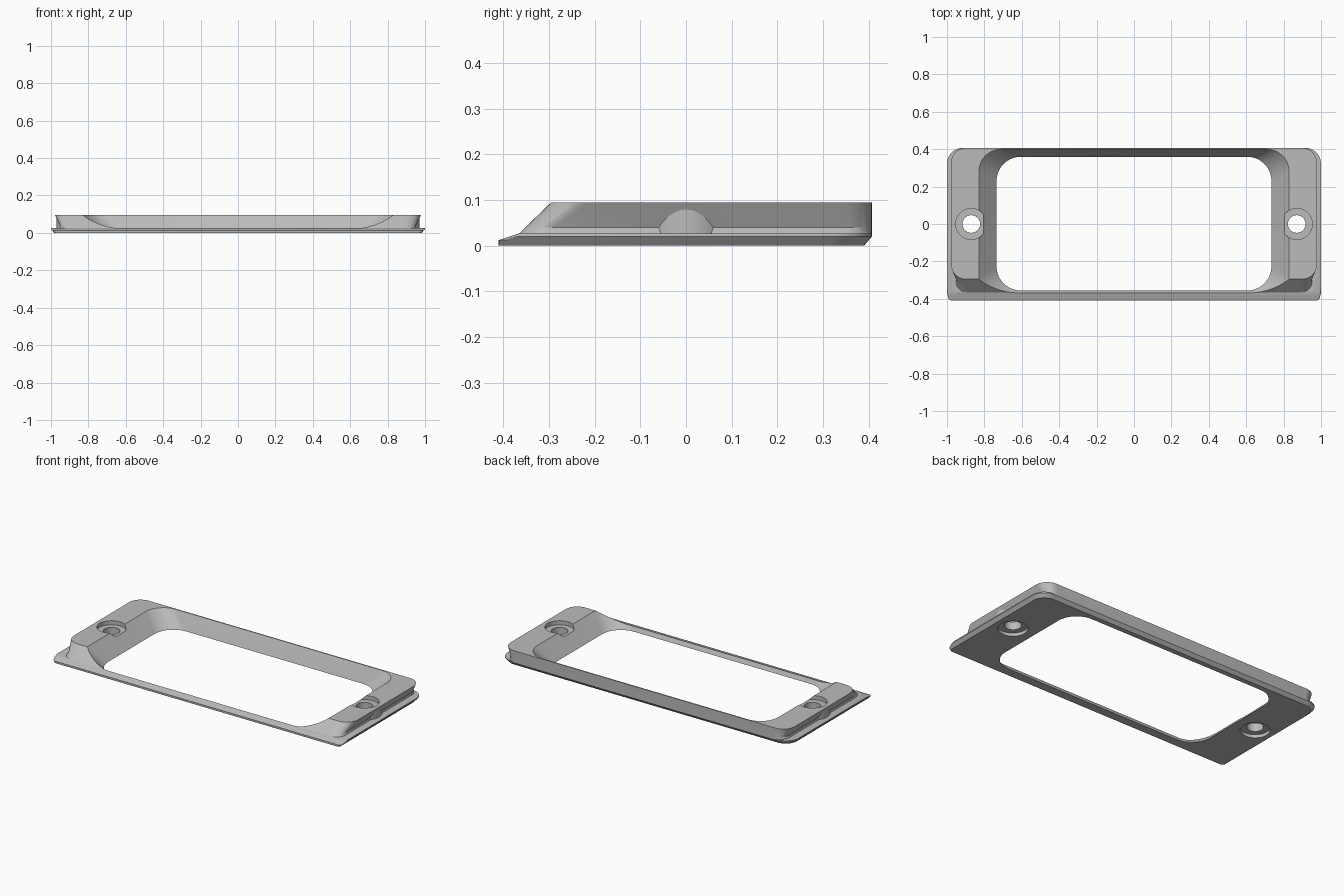
import bpy, bmesh, math

cube = bpy.data.objects.get("Cube")
if cube:
    bpy.data.objects.remove(cube, do_unlink=True)

grey = bpy.data.materials.new("plain grey")
grey.use_nodes = True
colour = (0.5, 0.5, 0.5, 1)
grey.diffuse_color = colour
grey.node_tree.nodes["Principled BSDF"].inputs["Base Color"].default_value = colour


def rounded_rect(x, front, back, r_front, r_back, steps=10):
    """Anticlockwise outline, mirrored in x, with its own front and back radii."""
    corners = [(x, back, r_back, 0), (-x, back, r_back, 90),
               (-x, front, r_front, 180), (x, front, r_front, 270)]
    points = []
    for cx, cy, r, start in corners:
        ox = cx - math.copysign(r, cx)
        oy = cy - math.copysign(r, cy)
        for i in range(steps + 1):
            a = math.radians(start + 90 * i / steps)
            points.append((ox + r * math.cos(a), oy + r * math.sin(a)))
    return points


def loft(name, sections):
    """Closed solid through (z, half width, front, back, r_front, r_back)."""
    bm = bmesh.new()
    rings = [[bm.verts.new((px, py, s[0])) for px, py in rounded_rect(*s[1:])]
             for s in sections]
    n = len(rings[0])
    for low, high in zip(rings, rings[1:]):
        for i in range(n):
            j = (i + 1) % n
            bm.faces.new((low[i], low[j], high[j], high[i]))
    bm.faces.new(rings[0][::-1])
    bm.faces.new(rings[-1])
    mesh = bpy.data.meshes.new(name)
    bm.to_mesh(mesh)
    bm.free()
    ob = bpy.data.objects.new(name, mesh)
    bpy.context.collection.objects.link(ob)
    mesh.materials.append(grey)
    return ob


def cylinder(name, x, radius, z0, z1):
    bpy.ops.mesh.primitive_cylinder_add(vertices=48, radius=radius, depth=z1 - z0,
                                        location=(x, 0, (z0 + z1) / 2))
    ob = bpy.context.object
    ob.name = name
    ob.data.materials.append(grey)
    return ob


def combine(target, other, operation):
    mod = target.modifiers.new(operation.lower(), "BOOLEAN")
    mod.operation = operation
    mod.solver = "EXACT"
    mod.object = other
    bpy.context.view_layer.objects.active = target
    bpy.ops.object.modifier_apply(modifier=mod.name)
    bpy.data.objects.remove(other, do_unlink=True)


# Base flange: bevelled underneath at the sides and back, sloping lip at the front
frame = loft("bezel_frame", [
    (0.0, 0.983, -0.41, 0.39, 0.02, 0.075),
    (0.012, 0.993, -0.41, 0.40, 0.02, 0.08),
    (0.02, 1.0, -0.386, 0.407, 0.02, 0.085),
    (0.027, 1.0, -0.365, 0.407, 0.02, 0.085)])

# Raised body: undercut sides and raked front
body = loft("raised_body", [
    (0.021, 0.957, -0.371, 0.407, 0.06, 0.06),
    (0.027, 0.953, -0.365, 0.407, 0.06, 0.06),
    (0.04, 0.950, -0.352, 0.407, 0.062, 0.062),
    (0.095, 0.978, -0.295, 0.407, 0.08, 0.08)])
combine(frame, body, "UNION")

# Round bosses swelling out of the undercut sides
for x in (-0.87, 0.87):
    combine(frame, cylinder("boss", x, 0.1, 0.022, 0.085), "UNION")

# Tapered window, which also cuts away the front of the raised body
window = loft("window_cutter", [
    (-0.01, 0.725, -0.351, 0.355, 0.13, 0.13),
    (0.105, 0.840, -0.405, 0.404, 0.12, 0.12)])
combine(frame, window, "DIFFERENCE")

# Screw holes with a recess above and below
for x in (-0.87, 0.87):
    for radius, z0, z1 in ((0.047, -0.05, 0.15), (0.083, 0.07, 0.15), (0.083, -0.05, 0.02)):
        combine(frame, cylinder("hole_cutter", x, radius, z0, z1), "DIFFERENCE")

bpy.ops.object.select_all(action="DESELECT")
frame.select_set(True)
bpy.context.view_layer.objects.active = frame
bpy.ops.object.shade_smooth_by_angle(angle=math.radians(25))
